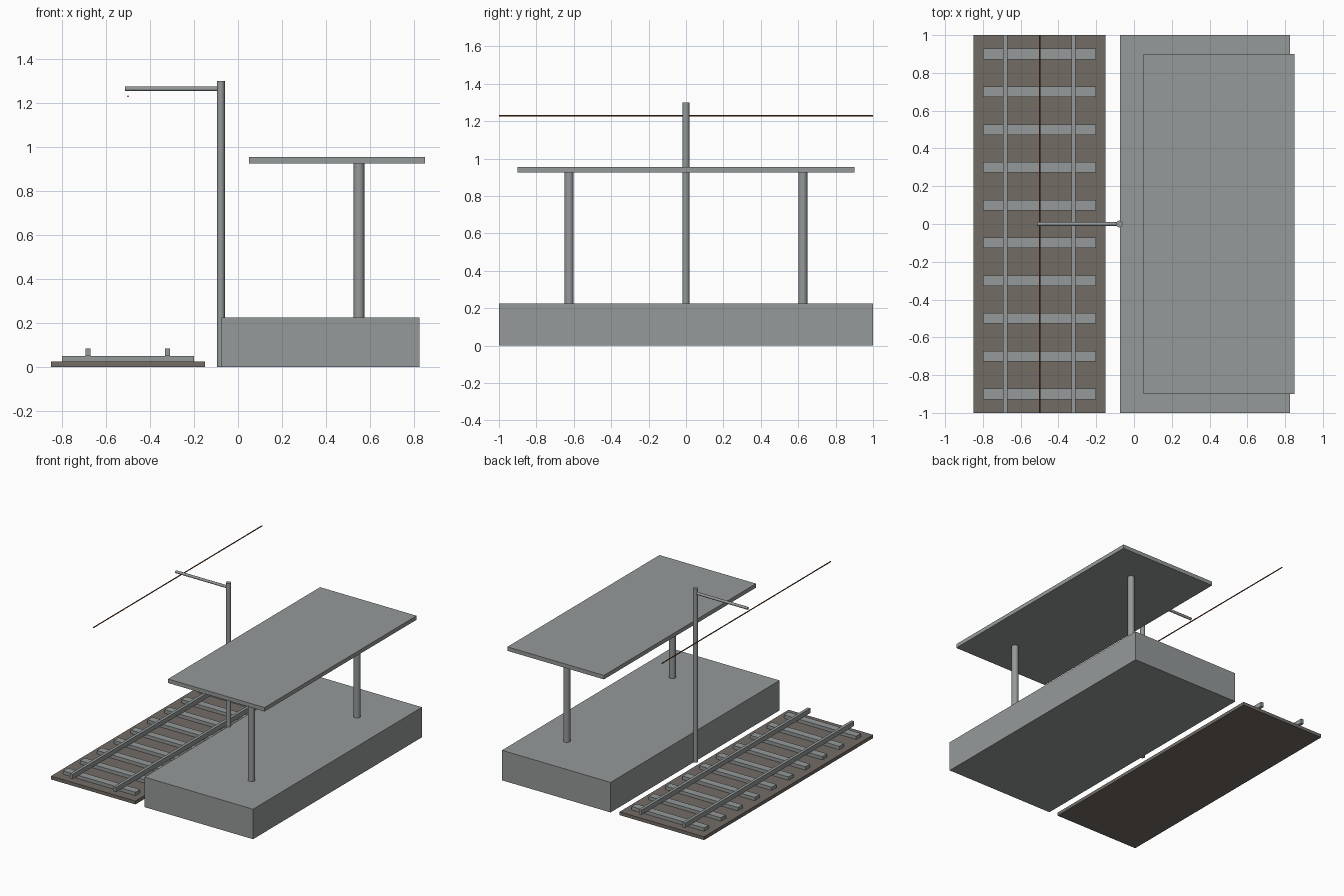
import bpy
import math

cube = bpy.data.objects.get("Cube")
if cube:
    bpy.data.objects.remove(cube, do_unlink=True)


def material(name, color):
    m = bpy.data.materials.new(name)
    m.use_nodes = True
    m.diffuse_color = (*color, 1)
    m.node_tree.nodes["Principled BSDF"].inputs["Base Color"].default_value = (*color, 1)
    return m


GREY = material("concrete grey", (0.30, 0.32, 0.32))
BALLAST = material("ballast brown", (0.17, 0.15, 0.13))
COPPER = material("copper wire", (0.20, 0.06, 0.02))


def box(name, mat, x, y, z):
    """Box from (min, max) ranges on each axis."""
    bpy.ops.mesh.primitive_cube_add(size=1, location=[sum(r) / 2 for r in (x, y, z)])
    ob = bpy.context.object
    ob.name = name
    ob.scale = [r[1] - r[0] for r in (x, y, z)]
    bpy.ops.object.transform_apply(location=False, rotation=False, scale=True)
    ob.data.materials.append(mat)
    return ob


def rod(name, mat, center, radius, length, rotation=(0, 0, 0), sides=16):
    bpy.ops.mesh.primitive_cylinder_add(vertices=sides, radius=radius, depth=length,
                                        location=center, rotation=rotation)
    ob = bpy.context.object
    ob.name = name
    ob.data.materials.append(mat)
    bpy.ops.object.shade_smooth_by_angle(angle=math.radians(40))
    return ob


# Track: ballast bed, sleepers and two rails
box("ballast_bed", BALLAST, (-0.85, -0.15), (-1, 1), (0, 0.025))
for i in range(10):
    y = -0.9 + 0.2 * i
    box(f"sleeper_{i + 1}", GREY, (-0.8, -0.2), (y - 0.028, y + 0.028), (0.025, 0.05))
for side, x in (("right", -0.682), ("left", -0.32)):
    box(f"rail_{side}", GREY, (x - 0.011, x + 0.011), (-1, 1), (0.05, 0.085))

# Platform with canopy on two posts
box("platform", GREY, (-0.075, 0.825), (-1, 1), (0, 0.225))
box("canopy", GREY, (0.05, 0.85), (-0.9, 0.9), (0.925, 0.955))
for side, y in (("front", -0.625), ("back", 0.625)):
    rod(f"canopy_post_{side}", GREY, (0.55, y, 0.575), 0.024, 0.70)

# Overhead line: mast, arm and contact wire
rod("mast", GREY, (-0.078, 0, 0.65), 0.018, 1.3)
rod("mast_arm", GREY, (-0.296, 0, 1.264), 0.01, 0.436, (0, math.pi / 2, 0), 12)
rod("contact_wire", COPPER, (-0.5, 0, 1.23), 0.004, 2, (math.pi / 2, 0, 0), 8)
